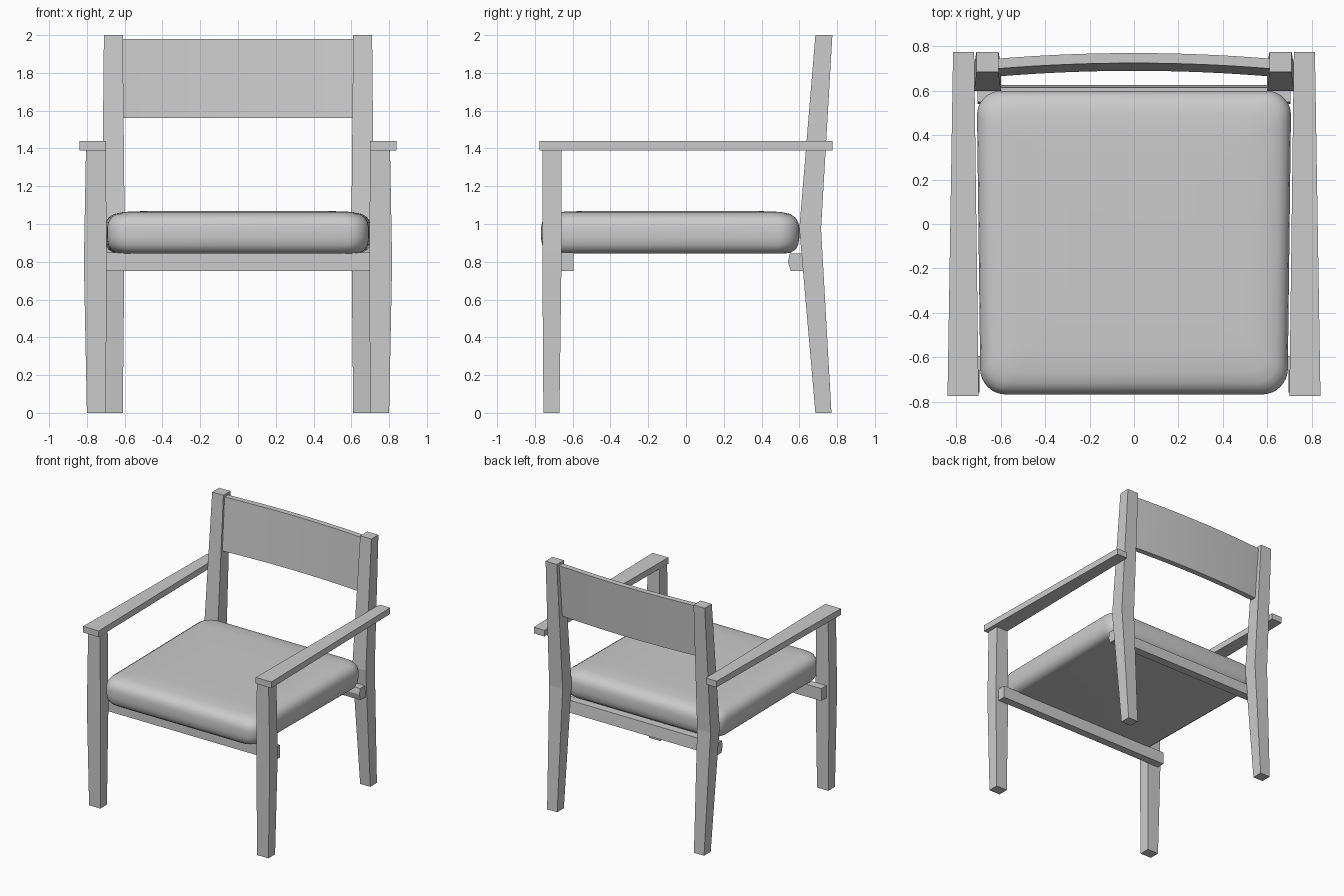
import bpy, bmesh, math

cube = bpy.data.objects.get("Cube")
if cube:
    bpy.data.objects.remove(cube)

grey = bpy.data.materials.new("plain grey")
grey.use_nodes = True
grey.diffuse_color = (0.6, 0.6, 0.6, 1)
grey.node_tree.nodes["Principled BSDF"].inputs["Base Color"].default_value = (0.6, 0.6, 0.6, 1)


def loft(name, rings):
    """Skin a stack of equal-length point rings and cap both ends."""
    bm = bmesh.new()
    rows = [[bm.verts.new(p) for p in ring] for ring in rings]
    n = len(rows[0])
    for a, b in zip(rows, rows[1:]):
        for i in range(n):
            j = (i + 1) % n
            bm.faces.new((a[i], a[j], b[j], b[i]))
    bm.faces.new(rows[0][::-1])
    bm.faces.new(rows[-1])
    bmesh.ops.recalc_face_normals(bm, faces=bm.faces)
    mesh = bpy.data.meshes.new(name)
    bm.to_mesh(mesh)
    bm.free()
    mesh.materials.append(grey)
    obj = bpy.data.objects.new(name, mesh)
    bpy.context.collection.objects.link(obj)
    return obj


def post(name, sections):
    """Rectangular post; each section is z, x0, x1, y0, y1."""
    return loft(name, [[(x0, y0, z), (x1, y0, z), (x1, y1, z), (x0, y1, z)]
                       for z, x0, x1, y0, y1 in sections])


def smooth(obj, angle):
    bpy.ops.object.select_all(action="DESELECT")
    obj.select_set(True)
    bpy.context.view_layer.objects.active = obj
    bpy.ops.object.shade_smooth_by_angle(angle=math.radians(angle))


# Legs and arms, one set per side
def mirrored(name, sections):
    for side, s in (("left", 1), ("right", -1)):
        post(f"{side}_{name}", [(z, s * x0, s * x1, y0, y1)
                                for z, x0, x1, y0, y1 in sections])


mirrored("front_leg", [(0, 0.70, 0.80, -0.755, -0.67),
                       (0.75, 0.695, 0.815, -0.76, -0.66),
                       (0.85, 0.695, 0.815, -0.76, -0.66),
                       (1.39, 0.70, 0.805, -0.76, -0.66)])
mirrored("back_leg", [(0, 0.61, 0.70, 0.685, 0.77),
                      (0.975, 0.60, 0.72, 0.60, 0.715),
                      (2, 0.61, 0.71, 0.685, 0.775)])

# Armrests, narrowing toward the back
for side, s in (("left", 1), ("right", -1)):
    plan = [(0.70, -0.775), (0.84, -0.775), (0.815, 0.775), (0.72, 0.775)]
    loft(f"{side}_armrest", [[(s * x, y, z) for x, y in plan] for z in (1.39, 1.44)])

# Seat rails
post("front_rail", [(0.75, -0.79, 0.79, -0.66, -0.595),
                    (0.85, -0.79, 0.79, -0.66, -0.595)])
post("back_rail", [(0.75, -0.705, 0.705, 0.555, 0.625),
                   (0.80, -0.705, 0.705, 0.54, 0.62),
                   (0.845, -0.705, 0.705, 0.55, 0.615)])

# Backrest: gently bowed, leaning board
rings = []
for i in range(17):
    x = -0.61 + 1.22 * i / 16
    y = 0.725 - 0.025 * (x / 0.61) ** 2
    rings.append([(x, y - 0.035, 1.56), (x, y + 0.01, 1.56),
                  (x, y + 0.045, 1.98), (x, y, 1.98)])
smooth(loft("backrest", rings), 20)


# Cushion: rounded-square rings following a soft side profile
def cushion_ring(inset, z):
    hx, hy, r = 0.70 - inset, 0.682 - inset, max(0.11 - inset * 0.3, 0.04)
    ring = []
    for k, (sx, sy) in enumerate(((1, 1), (-1, 1), (-1, -1), (1, -1))):
        for step in range(9):
            a = math.radians(90 * k + 90 * step / 8)
            x = sx * (hx - r) + r * math.cos(a)
            y = sy * (hy - r) + r * math.sin(a)
            bow = 0.012 * (1 - (x / hx) ** 2)          # fuller front edge
            taper = 1 + 0.012 * y / hy                 # wider at the back
            ring.append((x * taper, y - 0.082 - (bow if y < 0 else 0), z))
    return ring


profile = [(0.07, 0.845), (0.045, 0.848), (0.02, 0.865), (0.006, 0.89),
           (0, 0.925), (0, 0.98), (0.006, 1.01), (0.022, 1.035),
           (0.05, 1.053), (0.10, 1.064), (0.2, 1.068), (0.4, 1.07)]
smooth(loft("seat_cushion", [cushion_ring(i, z) for i, z in profile]), 40)
